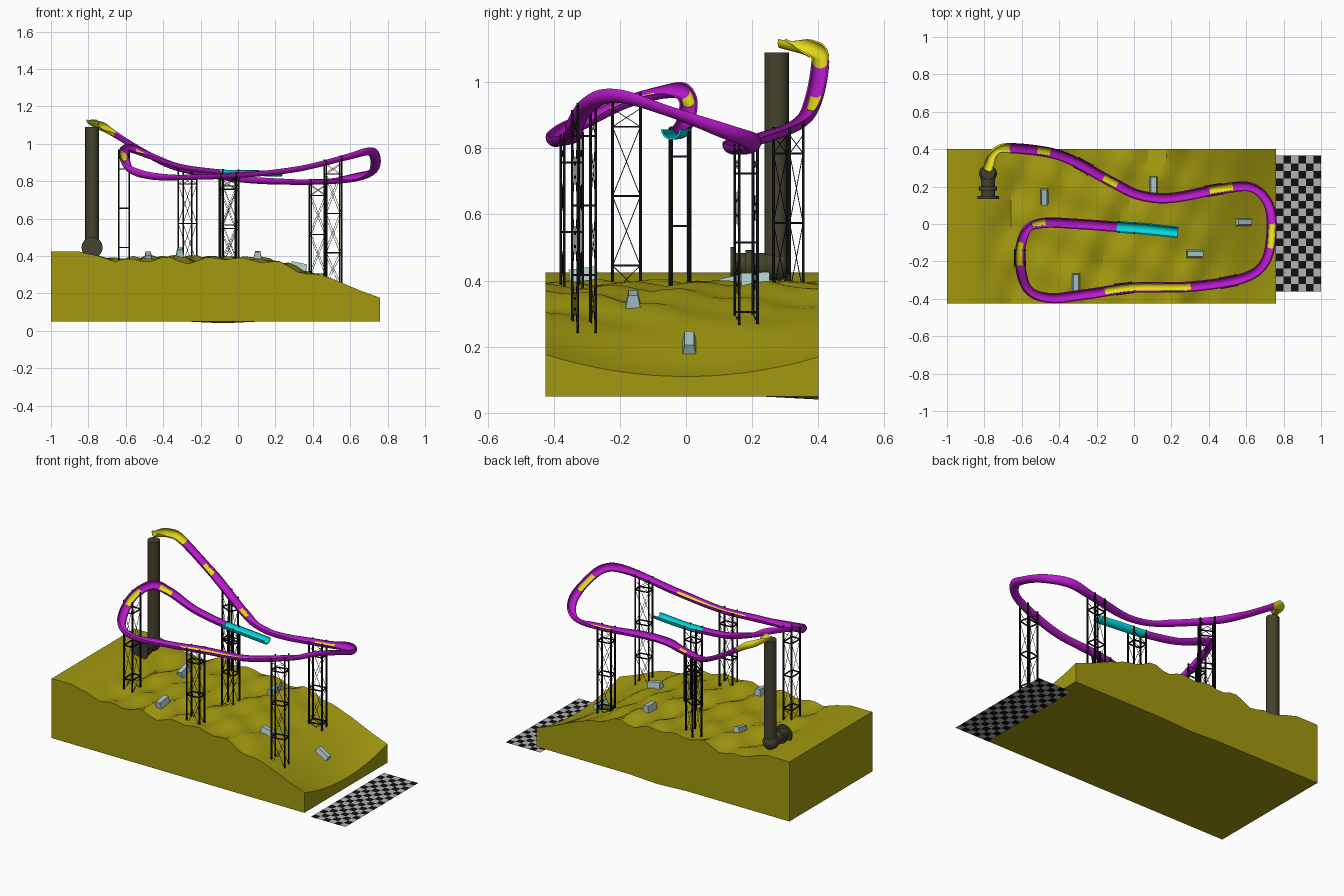
import bpy, bmesh, math
from mathutils import Vector, Matrix

if "Cube" in bpy.data.objects:
    bpy.data.objects.remove(bpy.data.objects["Cube"])

def mat(name, rgb):
    m = bpy.data.materials.new(name)
    m.diffuse_color = (*rgb, 1)
    m.use_nodes = True
    m.node_tree.nodes["Principled BSDF"].inputs["Base Color"].default_value = m.diffuse_color
    return m

PURPLE = mat("purple", (.50, .01, .62))
YELLOW = mat("yellow", (.80, .72, .01))
CYAN = mat("cyan", (0, .72, .75))
SOIL = mat("soil", (.36, .32, .005))
IRON = mat("iron", (.06, .055, .025))
BLACK = mat("black", (.005, .005, .005))
GREY = mat("light_grey", (.45, .45, .45))
PALE = mat("pale_blue", (.42, .60, .62))

def finish(name, bm, *mats, angle=None):
    bmesh.ops.recalc_face_normals(bm, faces=bm.faces)
    me = bpy.data.meshes.new(name)
    bm.to_mesh(me)
    bm.free()
    for m in mats:
        me.materials.append(m)
    if angle:
        me.shade_smooth()
        me.set_sharp_from_angle(angle=math.radians(angle))
    ob = bpy.data.objects.new(name, me)
    bpy.context.collection.objects.link(ob)
    return ob

# terrain block
PROFILE = [(-1, .425), (-.85, .425), (-.66, .37), (-.35, .385), (-.1, .38), (.15, .375),
           (.3, .335), (.5, .28), (.65, .215), (.76, .175)]

def ground(x, y):
    for (x0, z0), (x1, z1) in zip(PROFILE, PROFILE[1:]):
        if x <= x1 + 1e-6:
            z = z0 + (z1 - z0) * (x - x0) / (x1 - x0)
            break
    bowl = 1 - (y / .42) ** 2
    z -= .065 * bowl * min(1, max(0, (x - .3) / .4))
    rough = max(0, min(1, (x + .8) / .15, (.55 - x) / .3))
    return z + rough * (.015 * math.sin(15 * x + 9 * y) * math.cos(17 * y - 5 * x)
                        + .012 * math.sin(31 * x - 14 * y + 1))

bm = bmesh.new()
bmesh.ops.create_grid(bm, x_segments=36, y_segments=18, size=1)
for v in bm.verts:
    x, y = -.12 + v.co.x * .88, -.0125 + v.co.y * .4125
    v.co = (x, y, ground(x, y))
ext = bmesh.ops.extrude_face_region(bm, geom=bm.faces[:], use_keep_orig=True)
for v in ext["geom"]:
    if isinstance(v, bmesh.types.BMVert):
        x, y = v.co.x, v.co.y
        v.co.z = .05 - .01 * max(0, 1 - abs(x + .08) / .2) * max(0, (y - .22) / .18)
finish("terrain", bm, SOIL, angle=30)

# chequered finish floor
bm = bmesh.new()
NX, NY = 6, 18
grid = [[bm.verts.new((.76 + .24 * i / NX, -.36 + .725 * j / NY, 0)) for j in range(NY + 1)]
        for i in range(NX + 1)]
for i in range(NX):
    for j in range(NY):
        f = bm.faces.new((grid[i][j], grid[i + 1][j], grid[i + 1][j + 1], grid[i][j + 1]))
        f.material_index = (i + j) % 2
finish("finish_floor", bm, BLACK, GREY)

# track centre line (rim height)
KEYS = [(-.785, .29, 1.13), (-.745, .375, 1.105), (-.67, .405, 1.07), (-.47, .385, .95),
        (-.33, .34, .885), (-.12, .225, .84), (.03, .155, .82), (.2, .14, .81), (.45, .185, .81),
        (.62, .195, .825), (.715, .11, .86), (.735, -.04, .92), (.7, -.2, .965), (.58, -.29, .94),
        (.3, -.335, .875), (0, -.34, .845), (-.25, -.375, .835), (-.45, -.395, .835),
        (-.57, -.34, .87), (-.61, -.18, .95), (-.575, -.04, .98), (-.48, .005, .95),
        (-.3, 0, .89), (-.09, -.015, .863), (.07, -.027, .858), (.235, -.045, .857)]
K = [Vector(k) for k in KEYS]
K = [2 * K[0] - K[1]] + K + [2 * K[-1] - K[-2]]
PATH = []
for a, b, c, d in zip(K, K[1:], K[2:], K[3:]):
    for s in range(10):
        t = s / 10
        PATH.append(.5 * (2 * b + (c - a) * t + (2 * a - 5 * b + 4 * c - d) * t * t
                          + (3 * b - a - 3 * c + d) * t ** 3))
PATH.append(K[-2])
N = len(PATH)

def frame(i):
    """Tangent, side and up of the track, banked into the bends."""
    lo, hi = max(0, i - 5), min(N - 1, i + 5)
    tan = (PATH[min(N - 1, i + 1)] - PATH[max(0, i - 1)]).normalized()
    d0, d1 = PATH[i] - PATH[lo], PATH[hi] - PATH[i]
    bend = Vector()
    if d0.length > .01 and d1.length > .01:
        bend = 2 * (d1.normalized() - d0.normalized()) / (d0.length + d1.length)
        bend.z = 0
    up = Vector((0, 0, 1)) + .12 * bend
    side = tan.cross(up).normalized()
    return tan, side, side.cross(tan)

def nearest(x, y):
    return min(range(N), key=lambda i: (PATH[i].xy - Vector((x, y))).length)

def trough(name, i0, i1, material, r_out=.028, r_in=.023, half=90, steps=10):
    """Sweep an open half-round channel along part of the track."""
    angs = [math.radians(-half + 2 * half * k / steps) for k in range(steps + 1)]
    prof = [(r_out * math.sin(a), -r_out * math.cos(a)) for a in angs]
    prof += [(r_in * math.sin(a), -r_in * math.cos(a)) for a in reversed(angs)]
    bm = bmesh.new()
    rings = []
    for i in range(i0, i1 + 1):
        _, s, u = frame(i)
        rings.append([bm.verts.new(PATH[i] + s * p + u * q) for p, q in prof])
    n = len(prof)
    for r0, r1 in zip(rings, rings[1:]):
        for k in range(n):
            bm.faces.new((r0[k], r0[(k + 1) % n], r1[(k + 1) % n], r1[k]))
    for r in (rings[0], rings[-1]):
        for k in range(steps):
            bm.faces.new((r[k], r[k + 1], r[n - 2 - k], r[n - 1 - k]))
    finish(name, bm, material, angle=40)

i_start, i_end = nearest(-.65, .405), nearest(-.09, -.015)
trough("start_chute", 0, i_start, YELLOW)
trough("main_track", i_start, i_end, PURPLE)
trough("end_chute", i_end, N - 1, CYAN, .031, .025)

# yellow pads lying in the channel
PADS = [(-.47, .385, .07), (-.12, .225, .08), (.47, .19, .10), (.735, -.05, .12), (-.07, -.345, .11),
        (.05, -.34, .08), (.14, -.34, .07), (.25, -.34, .10), (-.5, .005, .07), (-.61, -.17, .10)]
for n, (x, y, length) in enumerate(PADS):
    i0 = i1 = nearest(x, y)
    while (PATH[i1] - PATH[i0]).length < length:
        i0, i1 = i0 - 1, i1 + 1
    trough(f"track_pad_{n + 1}", i0, i1, YELLOW, .0235, .0215, 55, 6)

# lattice towers
def strut(bm, a, b, w):
    d = b - a
    m = Matrix.Translation((a + b) / 2) @ d.to_track_quat('Z', 'Y').to_matrix().to_4x4()
    bmesh.ops.create_cube(bm, size=1, matrix=m @ Matrix.Diagonal((w, w, d.length, 1)))

for n, (x, y) in enumerate([(-.605, -.175), (-.275, .32), (-.045, -.345), (-.045, -.025),
                            (.52, -.30), (.43, .175)]):
    i = nearest(x, y)
    tan = frame(i)[0]
    tan = Vector((tan.x, tan.y, 0)).normalized()
    side = Vector((-tan.y, tan.x, 0))
    c = Vector((PATH[i].x, PATH[i].y, 0))
    feet = [c + tan * (.042 * a) + side * (.028 * b) for a, b in ((1, 1), (-1, 1), (-1, -1), (1, -1))]
    slope = frame(i)[0].z
    base = ground(c.x, c.y) - .02
    up = lambda p, z: Vector((p.x, p.y, z))
    bm = bmesh.new()
    for p in feet:
        strut(bm, up(p, base), up(p, PATH[i].z + (p - c).dot(tan) * slope + .004), .008)
    levels = [z for z in (PATH[i].z - .085 - .21 * k for k in range(4)) if z > base]
    for z in levels:
        for p, q in zip(feet, feet[1:] + feet[:1]):
            strut(bm, up(p, z), up(q, z), .006)
    for z1, z0 in zip([PATH[i].z - .03] + levels, levels + [base]):
        for p, q in ((feet[0], feet[1]), (feet[2], feet[3])):
            strut(bm, up(p, z0), up(q, z1), .0018)
            strut(bm, up(p, z1), up(q, z0), .0018)
    finish(f"support_tower_{n + 1}", bm, BLACK)

# lift pipe with flanged inlet
def pipe(name, a, b, r, segs=16):
    a, b = Vector(a), Vector(b)
    d = b - a
    m = Matrix.Translation((a + b) / 2) @ d.to_track_quat('Z', 'Y').to_matrix().to_4x4()
    bm = bmesh.new()
    bmesh.ops.create_cone(bm, cap_ends=True, segments=segs, radius1=r, radius2=r,
                          depth=d.length, matrix=m)
    finish(name, bm, IRON, angle=40)

PX, PZ = -.78, .445
pipe("lift_pipe", (PX, .275, PZ), (PX, .275, 1.09), .037)
pipe("inlet_pipe", (PX, .14, PZ), (PX, .275, PZ), .038)
pipe("inlet_flange", (PX, .135, PZ), (PX, .15, PZ), .057)
pipe("inlet_collar", (PX, .18, PZ), (PX, .20, PZ), .048)
bm = bmesh.new()
bmesh.ops.create_uvsphere(bm, u_segments=12, v_segments=8, radius=.048,
                          matrix=Matrix.Translation((PX, .27, PZ)))
finish("pipe_elbow", bm, IRON, angle=40)

# tapered barriers on the ground
for n, (x, y, turned) in enumerate([(-.48, .145, 1), (.105, .21, 1), (.585, .01, 0),
                                    (.325, -.16, 0), (-.31, -.31, 1)]):
    bm = bmesh.new()
    bmesh.ops.create_cube(bm, size=1)
    for v in bm.verts:
        w = .045 if v.co.z < 0 else .028
        v.co = (v.co.x * .085, v.co.y * w, v.co.z * .04)
    ob = finish(f"barrier_{n + 1}", bm, PALE)
    e = .05
    along = Vector((0, 1, 0)) if turned else Vector((1, 0, 0))
    dz = ground(x + along.x * e, y + along.y * e) - ground(x - along.x * e, y - along.y * e)
    ob.rotation_euler = (0, -math.atan2(dz, 2 * e), math.pi / 2 * turned)
    ob.location = (x, y, ground(x, y) + .012)
